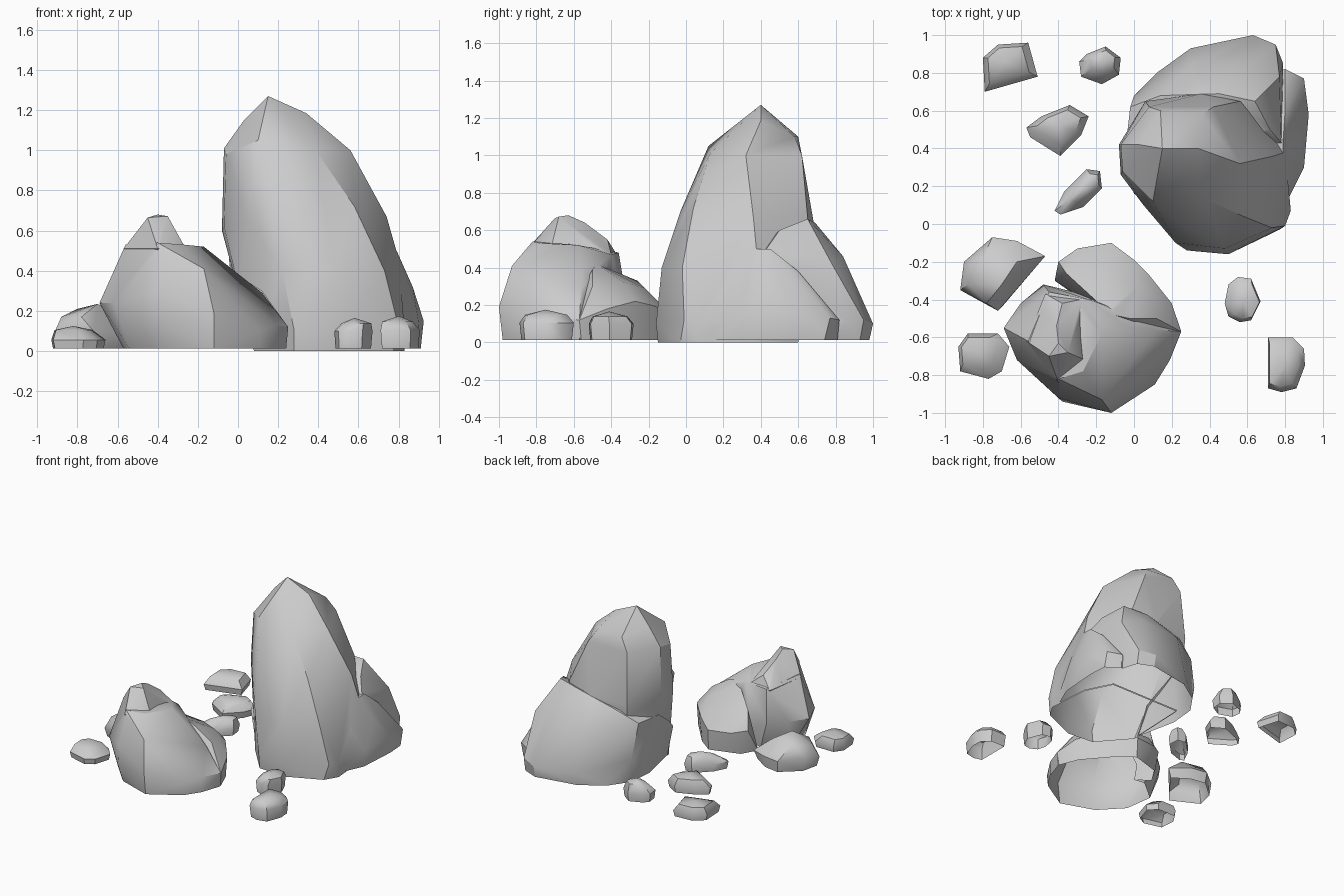
import bpy, bmesh, math

if "Cube" in bpy.data.objects:
    bpy.data.objects.remove(bpy.data.objects["Cube"])

stone = bpy.data.materials.new("grey_stone")
stone.use_nodes = True
stone.diffuse_color = (0.6, 0.6, 0.6, 1)
bsdf = stone.node_tree.nodes["Principled BSDF"]
bsdf.inputs["Base Color"].default_value = (0.6, 0.6, 0.6, 1)
bsdf.inputs["Roughness"].default_value = 0.9

GROUND = 0.012


def lump(name, points):
    """Closed convex skin around a few corner points."""
    bm = bmesh.new()
    for p in points:
        bm.verts.new(p)
    hull = bmesh.ops.convex_hull(bm, input=bm.verts)
    loose = {v for v in hull["geom_interior"] + hull["geom_unused"]
             if isinstance(v, bmesh.types.BMVert)}
    bmesh.ops.delete(bm, geom=list(loose), context="VERTS")
    bmesh.ops.recalc_face_normals(bm, faces=bm.faces)
    mesh = bpy.data.meshes.new(name)
    bm.to_mesh(mesh)
    bm.free()
    mesh.materials.append(stone)
    obj = bpy.data.objects.new(name, mesh)
    bpy.context.collection.objects.link(obj)
    return obj


def rock(name, lumps, angle=36):
    """Boulder fused from convex lumps, open underneath."""
    obj = lump(name, lumps[0])
    bpy.ops.object.select_all(action="DESELECT")
    obj.select_set(True)
    bpy.context.view_layer.objects.active = obj
    for points in lumps[1:]:
        other = lump(name + "_lump", points)
        mod = obj.modifiers.new("fuse", "BOOLEAN")
        mod.operation, mod.solver, mod.object = "UNION", "EXACT", other
        bpy.ops.object.modifier_apply(modifier=mod.name)
        bpy.data.objects.remove(other)
    bm = bmesh.new()
    bm.from_mesh(obj.data)
    under = [f for f in bm.faces if f.normal.z < -0.9 and f.calc_center_median().z < 0.02]
    bmesh.ops.delete(bm, geom=under, context="FACES")
    bm.to_mesh(obj.data)
    bm.free()
    bpy.ops.object.shade_smooth_by_angle(angle=math.radians(angle))


def flat(outline, z=GROUND):
    return [(x, y, z) for x, y in outline]


def pebble(name, outline, top, height, shrink=0.7, belly=0.45):
    """Small stone: tucked-in foot, widest at the belly, domed crown around top."""
    cx = sum(p[0] for p in outline) / len(outline)
    cy = sum(p[1] for p in outline) / len(outline)
    foot = [(cx + (x - cx) * 0.93, cy + (y - cy) * 0.93) for x, y in outline]
    crown = [(top[0] + (x - cx) * shrink, top[1] + (y - cy) * shrink) for x, y in outline]
    rock(name, [flat(foot) + flat(outline, height * belly) + flat(crown, height * 0.84)
                + [(*top, height)]], angle=42)


# Tall boulder: leaning column
column = flat([(0.08, 0.1), (0.28, -0.13), (0.5, -0.15), (0.77, -0.03), (0.83, 0.07),
               (0.8, 0.4), (0.7, 0.6), (0.1, 0.6)], 0.0) + [
    (0.15, 0.4, 1.27), (0.34, 0.4, 1.185), (0.03, 0.42, 1.15),                    # crown
    (-0.07, 0.42, 1.01), (-0.06, 0.28, 0.98), (0.1, 0.12, 1.05), (0.38, 0.13, 1.01),
    (0.56, 0.32, 1.0), (0.36, 0.58, 1.1), (0.14, 0.6, 1.1), (0.42, 0.62, 1.0), (0.08, 0.62, 1.0),
    (-0.08, 0.42, 0.6), (-0.07, 0.26, 0.62), (0.05, 0.1, 0.65), (0.3, -0.03, 0.7),  # waist
    (0.58, 0.04, 0.72), (0.74, 0.36, 0.67), (0.56, 0.65, 0.67), (0.36, 0.69, 0.6),
    (0.06, 0.65, 0.6),
    (0.22, -0.1, 0.4), (0.48, -0.13, 0.4), (0.73, -0.02, 0.4), (0.8, 0.38, 0.46),   # foot
    (0.28, -0.14, 0.1), (0.5, -0.16, 0.1), (0.8, -0.01, 0.12), (0.83, 0.07, 0.1)]

# Tall boulder: sloping back shoulder, wrapping round one side
shoulder = flat([(0.07, 0.13), (0.0, 0.45), (0.02, 0.66), (0.12, 0.8), (0.3, 0.92),
                 (0.63, 0.98), (0.75, 0.93), (0.79, 0.8), (0.78, 0.4)]) + [
    (-0.045, 0.4, 0.46), (-0.03, 0.26, 0.36), (0.0, 0.16, 0.27), (-0.02, 0.62, 0.47),
    (0.14, 0.68, 0.56), (0.45, 0.69, 0.64),
    (0.64, 0.65, 0.66), (0.72, 0.5, 0.6), (0.78, 0.43, 0.5), (0.3, 0.84, 0.44),
    (0.62, 0.84, 0.46), (0.77, 0.78, 0.42), (0.3, 0.93, 0.1), (0.63, 1.0, 0.1),
    (0.75, 0.95, 0.12), (0.79, 0.85, 0.12), (0.0, 0.68, 0.2)]

# Tall boulder: side buttress
buttress = flat([(0.7, 0.14), (0.82, 0.14), (0.89, 0.3), (0.91, 0.6), (0.9, 0.74),
                 (0.8, 0.81), (0.7, 0.8)]) + [
    (0.82, 0.14, 0.1), (0.9, 0.3, 0.14), (0.925, 0.58, 0.15), (0.9, 0.77, 0.13),
    (0.8, 0.82, 0.12), (0.78, 0.25, 0.41), (0.79, 0.38, 0.5), (0.79, 0.45, 0.5),
    (0.8, 0.6, 0.38), (0.87, 0.45, 0.32), (0.7, 0.4, 0.5)]
rock("tall_boulder", [column, shoulder, buttress], angle=32)

# Front boulder: main body with a shelf
body = flat([(-0.57, -0.5), (-0.54, -0.72), (-0.38, -0.89), (-0.12, -0.98), (0.0, -0.89),
             (0.11, -0.84), (0.19, -0.72), (0.24, -0.57), (-0.15, -0.4), (-0.4, -0.36)]) + [
    (-0.56, -0.62, 0.53), (-0.4, -0.82, 0.54), (-0.27, -0.78, 0.53), (-0.17, -0.58, 0.52),
    (-0.24, -0.4, 0.47), (-0.45, -0.36, 0.48), (-0.02, -0.55, 0.4), (0.12, -0.56, 0.29),
    (0.25, -0.57, 0.12), (0.19, -0.72, 0.13), (0.11, -0.85, 0.1),
    (-0.69, -0.55, 0.24), (-0.62, -0.72, 0.24), (-0.4, -0.92, 0.3), (-0.17, -0.93, 0.41),
    (-0.12, -1.0, 0.19), (-0.38, -0.94, 0.13), (-0.6, -0.42, 0.24), (-0.48, -0.32, 0.24)]

# Front boulder: blunt peak
peak = [(-0.45, -0.7, 0.665), (-0.35, -0.68, 0.672), (-0.4, -0.63, 0.68), (-0.41, -0.54, 0.64),
        (-0.38, -0.42, 0.55), (-0.57, -0.62, 0.51), (-0.4, -0.84, 0.51), (-0.26, -0.72, 0.51),
        (-0.28, -0.4, 0.47), (-0.47, -0.37, 0.47), (-0.4, -0.6, 0.2)]

# Front boulder: low back lobe
lobe = flat([(-0.42, -0.3), (-0.35, -0.18), (-0.12, -0.11), (0.0, -0.2), (0.18, -0.41),
             (0.24, -0.56), (0.15, -0.7)]) + [
    (-0.4, -0.2, 0.2), (-0.3, -0.13, 0.18), (-0.12, -0.1, 0.17), (0.0, -0.19, 0.2),
    (0.08, -0.27, 0.22), (0.2, -0.42, 0.18), (0.25, -0.57, 0.12),
    (-0.36, -0.26, 0.33), (-0.15, -0.22, 0.29), (0.02, -0.33, 0.32),
    (0.12, -0.5, 0.3), (-0.02, -0.5, 0.39), (-0.12, -0.48, 0.42)]
rock("front_boulder", [body, peak, lobe], angle=32)

# Wedge stone against the front boulder
rock("wedge_stone", [
    flat([(-0.91, -0.33), (-0.88, -0.2), (-0.74, -0.08), (-0.62, -0.1), (-0.5, -0.18),
          (-0.7, -0.44)]) + [
        (-0.92, -0.35, 0.08), (-0.9, -0.2, 0.12), (-0.75, -0.07, 0.1), (-0.62, -0.09, 0.1),
        (-0.47, -0.17, 0.08), (-0.72, -0.46, 0.1), (-0.88, -0.32, 0.17), (-0.8, -0.18, 0.21),
        (-0.7, -0.32, 0.235), (-0.62, -0.2, 0.2), (-0.78, -0.42, 0.17)]])

# Scattered small stones: outline, crown centre, height
pebble("corner_stone", [(-0.93, -0.65), (-0.88, -0.58), (-0.72, -0.58), (-0.66, -0.65),
                        (-0.7, -0.78), (-0.77, -0.82), (-0.92, -0.78)], (-0.82, -0.68), 0.125)
pebble("back_corner_stone", [(-0.8, 0.88), (-0.72, 0.95), (-0.56, 0.96), (-0.51, 0.78),
                             (-0.79, 0.7)], (-0.68, 0.86), 0.13, 0.75)
pebble("back_stone", [(-0.29, 0.86), (-0.25, 0.9), (-0.15, 0.94), (-0.07, 0.88), (-0.08, 0.79),
                      (-0.17, 0.74), (-0.28, 0.78)], (-0.17, 0.86), 0.17, 0.6)
pebble("middle_stone", [(-0.57, 0.51), (-0.49, 0.57), (-0.34, 0.63), (-0.24, 0.57),
                        (-0.28, 0.47), (-0.39, 0.36), (-0.55, 0.46)], (-0.4, 0.52), 0.14)
pebble("inner_stone", [(-0.42, 0.07), (-0.37, 0.17), (-0.25, 0.29), (-0.18, 0.28),
                       (-0.17, 0.19), (-0.27, 0.09), (-0.39, 0.05)], (-0.26, 0.19), 0.15, 0.6)
pebble("left_stone", [(0.48, -0.42), (0.5, -0.32), (0.55, -0.28), (0.62, -0.29), (0.67, -0.41),
                      (0.62, -0.51), (0.56, -0.52), (0.5, -0.49)], (0.58, -0.41), 0.165, 0.78, 0.6)
pebble("left_corner_stone", [(0.71, -0.6), (0.84, -0.6), (0.9, -0.66), (0.905, -0.75),
                             (0.86, -0.87), (0.78, -0.89), (0.71, -0.87)],
       (0.8, -0.75), 0.175, 0.78, 0.6)
